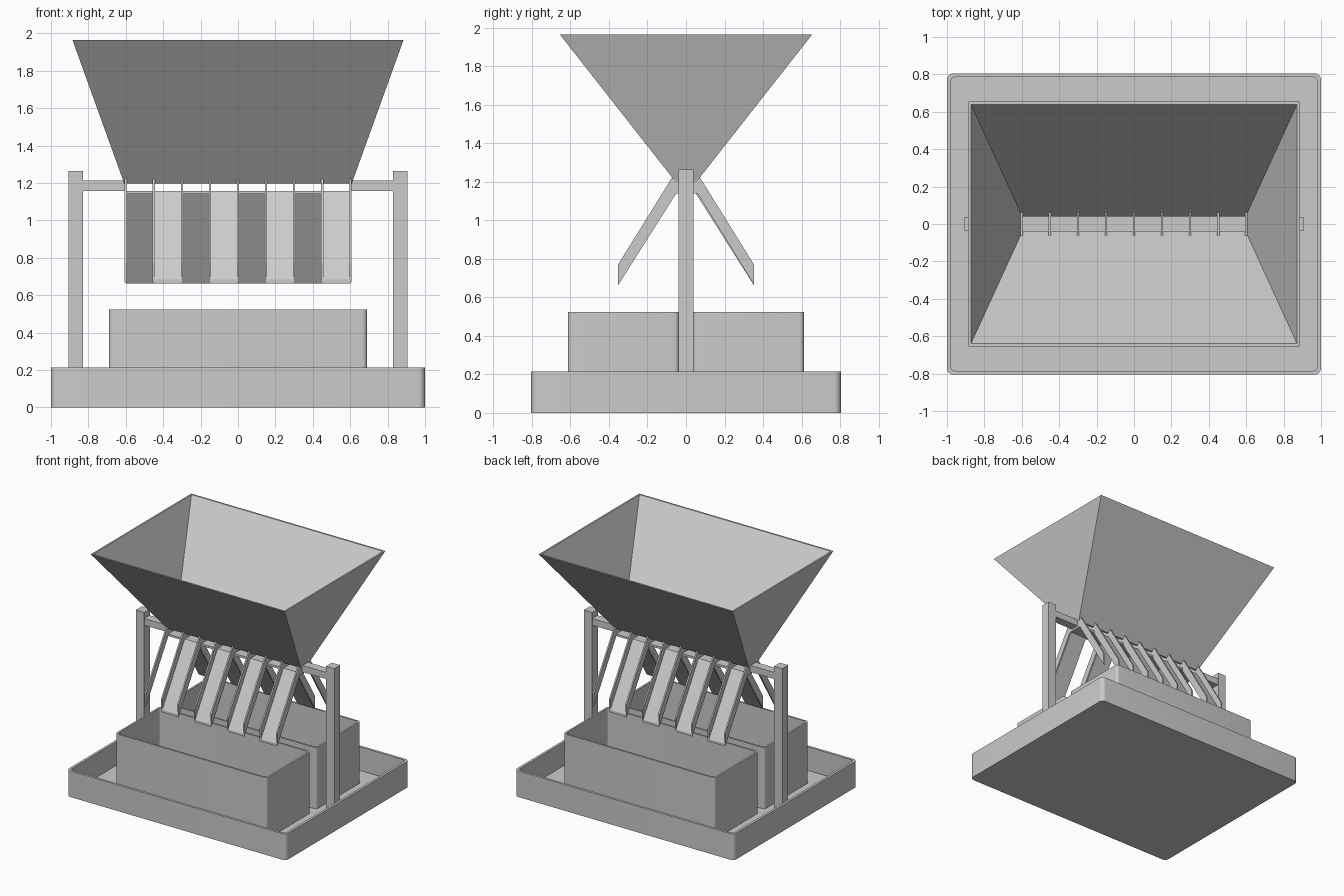
import bpy
import bmesh
from math import sin, cos, pi, radians

cube = bpy.data.objects.get("Cube")
if cube:
    bpy.data.objects.remove(cube, do_unlink=True)

# Single painted-metal colour
GREY = (0.6, 0.6, 0.6, 1)
metal = bpy.data.materials.new("plain_grey")
metal.use_nodes = True
metal.diffuse_color = GREY
metal.node_tree.nodes["Principled BSDF"].inputs["Base Color"].default_value = GREY


def loft(name, rings, wrap=False, smooth=False):
    """Skin matching rings; cap the ends, or join the last ring to the first."""
    bm = bmesh.new()
    loops = [[bm.verts.new(p) for p in ring] for ring in rings]
    n = len(loops[0])
    pairs = list(zip(loops, loops[1:]))
    if wrap:
        pairs.append((loops[-1], loops[0]))
    else:
        bm.faces.new(loops[0])
        bm.faces.new(loops[-1])
    for a, b in pairs:
        for i in range(n):
            j = (i + 1) % n
            bm.faces.new((a[i], a[j], b[j], b[i]))
    bmesh.ops.recalc_face_normals(bm, faces=bm.faces)
    mesh = bpy.data.meshes.new(name)
    bm.to_mesh(mesh)
    bm.free()
    mesh.materials.append(metal)
    obj = bpy.data.objects.new(name, mesh)
    bpy.context.collection.objects.link(obj)
    if smooth:
        bpy.ops.object.select_all(action='DESELECT')
        obj.select_set(True)
        bpy.context.view_layer.objects.active = obj
        bpy.ops.object.shade_smooth_by_angle(angle=radians(35))
    return obj


def rect(hx, hy, z, cy=0, r=0, steps=6):
    """Horizontal rectangle ring, with rounded corners when r is set."""
    ring = []
    for k, (sx, sy) in enumerate(((1, 1), (-1, 1), (-1, -1), (1, -1))):
        for s in range(steps + 1 if r else 1):
            a = (k + s / steps) * pi / 2
            ring.append((sx * (hx - r) + r * cos(a),
                         cy + sy * (hy - r) + r * sin(a), z))
    return ring


def open_box(name, hx, hy, z0, z1, wall, radius, cy=0):
    ix, iy, ir = hx - wall, hy - wall, radius - wall * 0.6
    return loft(name, [rect(hx, hy, z0, cy, radius), rect(hx, hy, z1, cy, radius),
                       rect(ix, iy, z1, cy, ir), rect(ix, iy, z0 + wall, cy, ir)],
                smooth=True)


def slab(name, profile, x0, x1):
    """Extrude a (y, z) profile along x."""
    return loft(name, [[(x, y, z) for y, z in profile] for x in (x0, x1)])


def box_profile(hy, z0, z1):
    return [(-hy, z0), (hy, z0), (hy, z1), (-hy, z1)]


# Base tray and the two collecting bins
FLOOR = 0.02
open_box("base_tray", 1.0, 0.805, 0, 0.215, FLOOR, 0.035)
for side, label in ((-1, "front"), (1, "back")):
    open_box(label + "_bin", 0.69, 0.289, FLOOR, 0.525, 0.015, 0.025, side * 0.325)

# Posts and the short bars carrying the splitter
for side, label in ((-1, "right"), (1, "left")):
    slab(label + "_post", box_profile(0.038, FLOOR, 1.265), side * 0.83, side * 0.905)
    slab(label + "_support_bar", box_profile(0.035, 1.158, 1.213), side * 0.6, side * 0.83)

# Hopper with sloping thin walls, open at the bottom
loft("hopper", [rect(0.608, 0.052, 1.197), rect(0.885, 0.655, 1.965),
                rect(0.872, 0.64, 1.965), rect(0.597, 0.04, 1.197)], wrap=True)

# Divider plates shaped like an upside-down V
half = [(-0.06, 1.14), (-0.352, 0.667), (-0.352, 0.772), (-0.072, 1.223)]
divider = half + [(-y, z) for y, z in reversed(half)]
PITCH = 0.15
for i in range(9):
    x = (i - 4) * PITCH
    slab(f"divider_{i + 1}", divider, x - 0.006, x + 0.006)

# Flat bed under the hopper, then chutes alternating back and front
slab("splitter_bed", box_profile(0.06, 1.141, 1.158), -0.6, 0.6)
chute = [(-0.352, 0.664), (-0.352, 0.684), (-0.06, 1.158), (-0.05, 1.141)]
for i in range(8):
    x = (i - 4) * PITCH
    side = 1 if i % 2 else -1
    label = "front" if i % 2 else "back"
    slab(f"{label}_chute_{i // 2 + 1}", [(side * y, z) for y, z in chute], x, x + PITCH)
